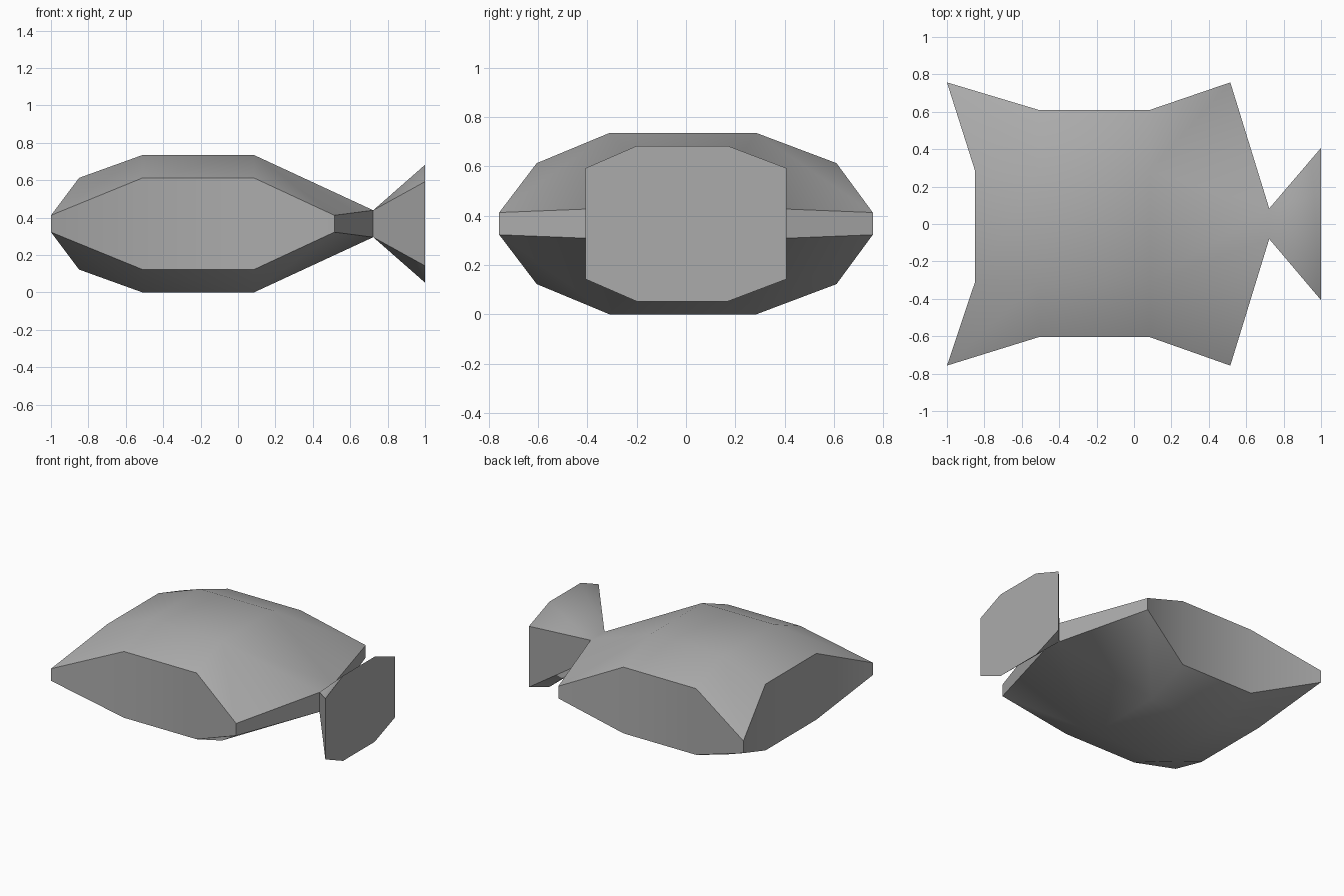
import bpy
import bmesh
import math

cube = bpy.data.objects.get("Cube")
if cube:
    bpy.data.objects.remove(cube, do_unlink=True)

MID = 0.3675  # height of the mirror plane between upper and lower skins

# Body control grid, front to back: x, y, half height
ROWS = [
    [(-1, -0.757, 0.045), (-0.51, -0.605, 0.245), (0.085, -0.605, 0.245), (0.515, -0.757, 0.045)],
    [(-0.85, -0.31, 0.245), (-0.51, -0.31, MID), (0.085, -0.31, MID), (0.723, -0.08, 0.072)],
    [(-0.85, 0.285, 0.245), (-0.51, 0.285, MID), (0.085, 0.285, MID), (0.723, 0.083, 0.072)],
    [(-1, 0.757, 0.045), (-0.51, 0.61, 0.245), (0.085, 0.61, 0.245), (0.515, 0.757, 0.045)],
]
# Flared tail end, front to back
TAIL = [(1, -0.407, 0.225), (1, -0.2, 0.315), (1, 0.17, 0.315), (1, 0.407, 0.225)]

bm = bmesh.new()
skins = set()
outlines = []

# Upper and lower curved skins
for side in (1, -1):
    def point(p):
        return bm.verts.new((p[0], p[1], MID + side * p[2]))

    grid = [[point(p) for p in row] for row in ROWS]
    tail = [point(p) for p in TAIL]
    for r in range(3):
        for i in range(3):
            ring = [grid[r][i], grid[r][i + 1], grid[r + 1][i + 1], grid[r + 1][i]]
            if r == 1 or i == 1:
                skins.add(bm.faces.new(ring))
                continue
            # Corner panels fold from the tip to the raised centre
            if r != i:
                ring = ring[1:] + ring[:1]
            skins.add(bm.faces.new(ring[:3]))
            skins.add(bm.faces.new((ring[0], ring[2], ring[3])))
    waist = (grid[1][3], grid[2][3])
    skins.add(bm.faces.new((waist[0], tail[0], tail[1])))
    skins.add(bm.faces.new((waist[0], tail[1], tail[2], waist[1])))
    skins.add(bm.faces.new((waist[1], tail[2], tail[3])))
    outlines.append(grid[0] + [waist[0]] + tail + [waist[1]]
                    + grid[3][::-1] + [grid[2][0], grid[1][0]])

# Side walls and tail end joining the two skins
top, bottom = outlines
for i in range(len(top)):
    j = (i + 1) % len(top)
    bm.faces.new((top[i], top[j], bottom[j], bottom[i]))

bmesh.ops.recalc_face_normals(bm, faces=bm.faces[:])

# Smooth skins, with crisp rims and corners
for face in bm.faces:
    face.smooth = True
for edge in bm.edges:
    a, b = edge.link_faces
    rim = (a in skins) != (b in skins)
    corner = a not in skins and edge.calc_face_angle() > math.radians(30)
    edge.smooth = not (rim or corner)

mesh = bpy.data.meshes.new("pillow_body_with_tail")
bm.to_mesh(mesh)
bm.free()

grey = bpy.data.materials.new("mid grey")
grey.use_nodes = True
grey.diffuse_color = (0.41, 0.41, 0.41, 1)
for node in grey.node_tree.nodes:
    if node.type == "BSDF_PRINCIPLED":
        node.inputs["Base Color"].default_value = grey.diffuse_color
mesh.materials.append(grey)

body = bpy.data.objects.new("pillow_body_with_tail", mesh)
bpy.context.collection.objects.link(body)
